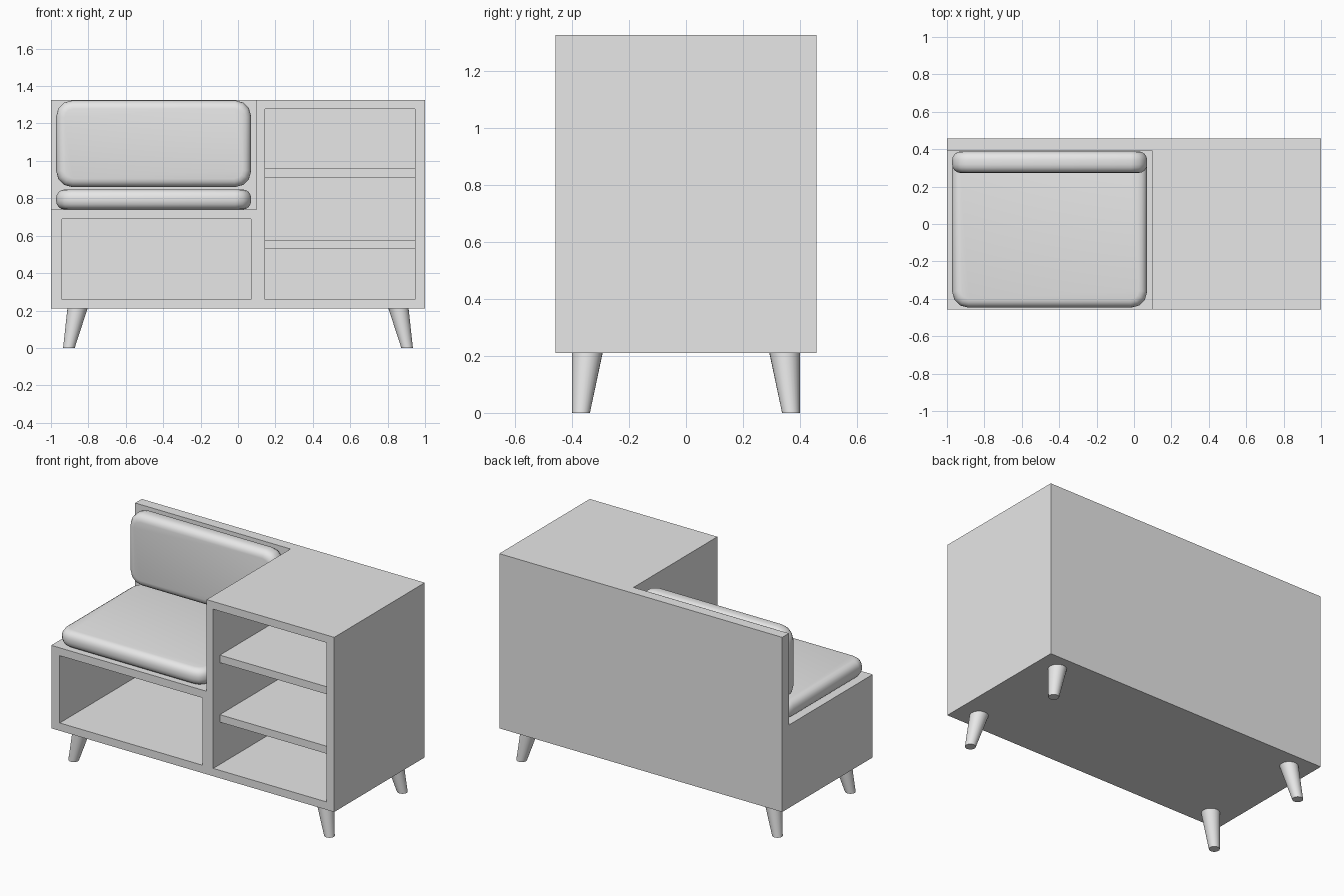
import bpy
import bmesh
from mathutils import Vector

if "Cube" in bpy.data.objects:
    bpy.data.objects.remove(bpy.data.objects["Cube"], do_unlink=True)

grey = bpy.data.materials.new("light grey")
grey.use_nodes = True
colour = (0.8, 0.8, 0.8, 1)
grey.diffuse_color = colour
grey.node_tree.nodes["Principled BSDF"].inputs["Base Color"].default_value = colour


def finish(name, bm, smooth=False):
    bmesh.ops.recalc_face_normals(bm, faces=bm.faces)
    mesh = bpy.data.meshes.new(name)
    for face in bm.faces:
        face.smooth = smooth
    bm.to_mesh(mesh)
    bm.free()
    mesh.materials.append(grey)
    obj = bpy.data.objects.new(name, mesh)
    bpy.context.collection.objects.link(obj)
    return obj


def box_mesh(x, y, z):
    bm = bmesh.new()
    bmesh.ops.create_cube(bm, size=1)
    for v in bm.verts:
        v.co = [(lo + hi) / 2 + c * (hi - lo) for (lo, hi), c in zip((x, y, z), v.co)]
    return bm


def box(name, x, y, z):
    return finish(name, box_mesh(x, y, z))


def cut(target, cutter):
    mod = target.modifiers.new(cutter.name, 'BOOLEAN')
    mod.operation = 'DIFFERENCE'
    mod.solver = 'EXACT'
    mod.object = cutter
    bpy.context.view_layer.objects.active = target
    bpy.ops.object.modifier_apply(modifier=mod.name)
    bpy.data.objects.remove(cutter, do_unlink=True)


def cushion(name, x, y, z, axis, corner=0.085, edge=0.045):
    """Rounded slab: round the corners across the thin axis, then soften both rims."""
    bm = box_mesh(x, y, z)

    def along(e):
        d = (e.verts[1].co - e.verts[0].co).normalized()
        return abs(d[axis]) > 0.99

    bmesh.ops.bevel(bm, geom=[e for e in bm.edges if along(e)], offset=corner,
                    segments=3, profile=0.5, affect='EDGES')
    rims = [e for e in bm.edges if not along(e)]
    bmesh.ops.bevel(bm, geom=rims, offset=edge, segments=4, profile=0.5, affect='EDGES')
    return finish(name, bm, smooth=True)


def leg(name, sx, sy):
    """Tapered round leg splayed towards its corner, with level ends."""
    bm = bmesh.new()
    bmesh.ops.create_cone(bm, cap_ends=True, segments=24, radius1=0.031, radius2=0.054, depth=1)
    for v in bm.verts:
        t = v.co.z + 0.5
        centre = Vector((0.904, 0.368, 0)).lerp(Vector((0.858, 0.346, 0.212)), t)
        v.co = (sx * centre.x + v.co.x, sy * centre.y + v.co.y, centre.z)
    obj = finish(name, bm)
    bpy.ops.object.select_all(action='DESELECT')
    obj.select_set(True)
    bpy.context.view_layer.objects.active = obj
    bpy.ops.object.shade_smooth_by_angle()


# Cabinet: one block with the seat notch and two open compartments cut out
cabinet = box("cabinet", (-1, 1), (-0.457, 0.457), (0.21, 1.326))
cut(cabinet, box("seat_notch", (-1.2, 0.098), (-0.6, 0.39), (0.74, 1.6)))
cut(cabinet, box("seat_compartment", (-0.94, 0.07), (-0.6, 0.39), (0.26, 0.69)))
cut(cabinet, box("shelf_compartment", (0.145, 0.947), (-0.6, 0.39), (0.26, 1.277)))

# Shelves set back from the front edge
for name, z in (("lower_shelf", 0.53), ("upper_shelf", 0.91)):
    box(name, (0.145, 0.947), (-0.39, 0.39), (z, z + 0.048))

# Cushions
cushion("seat_cushion", (-0.972, 0.07), (-0.447, 0.385), (0.74, 0.847), 2)
cushion("back_cushion", (-0.972, 0.07), (0.273, 0.388), (0.86, 1.323), 1)

# Legs
for side, sx in (("left", 1), ("right", -1)):
    for end, sy in (("front", -1), ("back", 1)):
        leg(f"{end}_{side}_leg", sx, sy)
